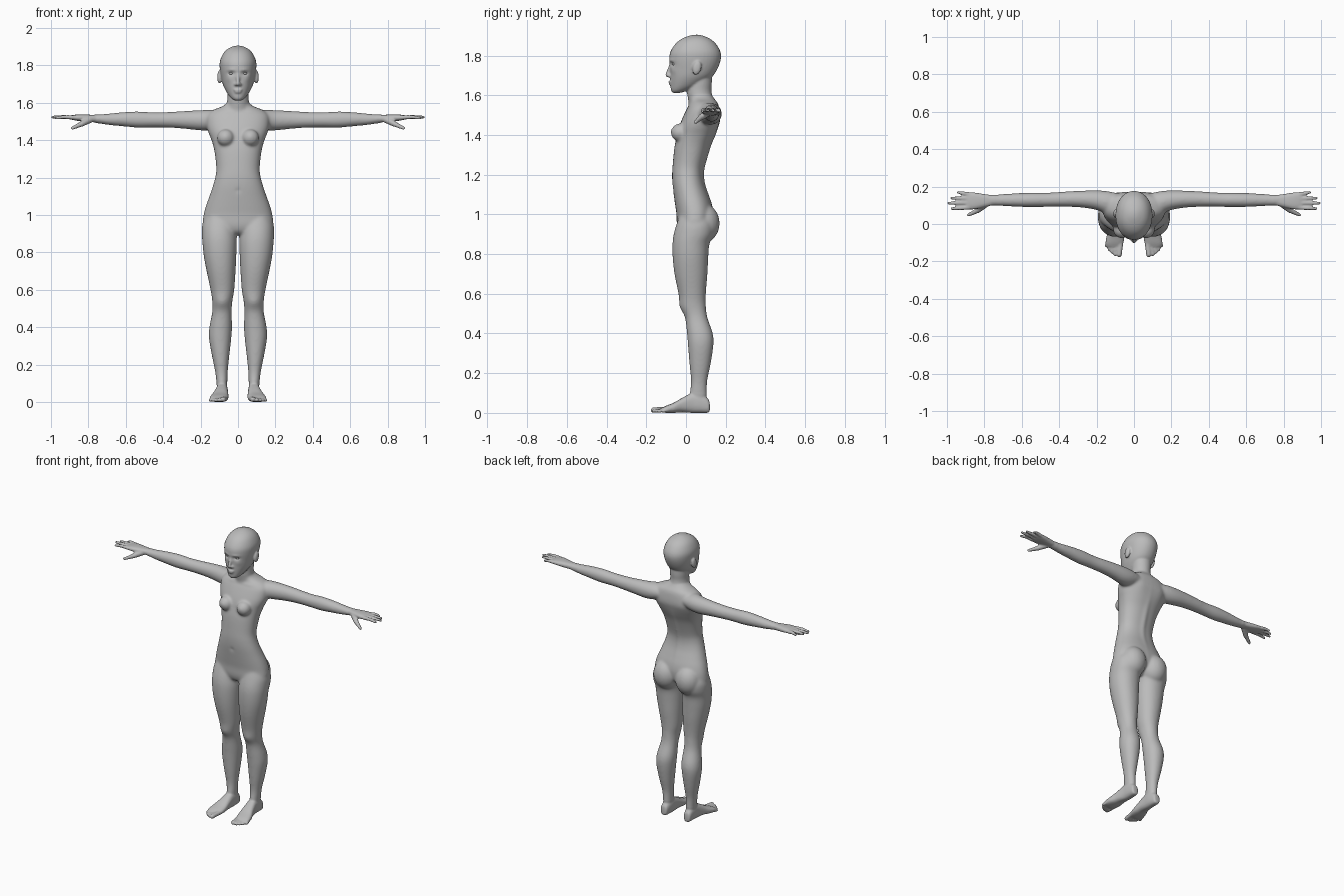
import bpy, bmesh, math
from mathutils import Vector, Matrix

AXES = {'x': (0, 1, 2), 'y': (1, 0, 2), 'z': (2, 0, 1)}
bm = bmesh.new()


def spline(rows, steps=5):
    """Smooth the section rows with a Catmull-Rom curve."""
    out, last = [], len(rows) - 1
    for i in range(last):
        a, b, c, d = (rows[max(0, min(last, j))] for j in (i - 1, i, i + 1, i + 2))
        for k in range(steps):
            t = k / steps
            out.append([0.5 * (2 * q + (r - p) * t + (2 * p - 5 * q + 4 * r - s) * t * t
                               + (3 * q - p - 3 * r + s) * t ** 3)
                        for p, q, r, s in zip(a, b, c, d)])
    return out + [list(rows[-1])]


def loft(axis, rows, power=2.2, n=40):
    """Closed skin over sections (position, a0, a1, b0, b1) along an axis."""
    m, u, w = AXES[axis]
    rings = []
    for t, a0, a1, b0, b1 in spline(rows):
        ring = []
        for k in range(n):
            c, s = math.cos(k * math.tau / n), math.sin(k * math.tau / n)
            co = [0, 0, 0]
            co[m] = t
            co[u] = (a0 + a1) / 2 + (a1 - a0) / 2 * math.copysign(abs(c) ** (2 / power), c)
            co[w] = (b0 + b1) / 2 + (b1 - b0) / 2 * math.copysign(abs(s) ** (2 / power), s)
            ring.append(bm.verts.new(co))
        rings.append(ring)
    for p, q in zip(rings, rings[1:]):
        for k in range(n):
            bm.faces.new((p[k], p[(k + 1) % n], q[(k + 1) % n], q[k]))
    bm.faces.new(rings[0])
    bm.faces.new(rings[-1])


def ball(center, radii, tilt=0):
    mat = Matrix.Translation(center) @ Matrix.Rotation(tilt, 4, 'X') @ Matrix.Diagonal((*radii, 1))
    return bmesh.ops.create_uvsphere(bm, u_segments=20, v_segments=14, radius=1, matrix=mat)['verts']


def capsule(p, rp, q, rq):
    """Tapered rounded rod, the hull of two balls."""
    verts = ball(p, (rp,) * 3) + ball(q, (rq,) * 3)
    bmesh.ops.delete(bm, geom=list({f for v in verts for f in v.link_faces}), context='FACES_ONLY')
    hull = bmesh.ops.convex_hull(bm, input=verts)
    bmesh.ops.delete(bm, geom=list({g for g in hull['geom_interior'] + hull['geom_unused']
                                    if isinstance(g, bmesh.types.BMVert)}), context='VERTS')


# Leg
loft('z', [(1.0, .03, .17, -.03, .12), (.95, .008, .190, -.048, .14), (.9, .007, .193, -.062, .138),
           (.85, .007, .19, -.068, .118), (.78, .009, .183, -.067, .112), (.7, .013, .168, -.058, .108),
           (.6, .02, .147, -.038, .1), (.54, .03, .138, -.029, .1), (.48, .034, .138, -.005, .108),
           (.4, .032, .153, .005, .135), (.34, .036, .155, .01, .138), (.25, .046, .14, .017, .125),
           (.16, .055, .122, .025, .107), (.1, .057, .115, .02, .105), (.05, .06, .11, .03, .1)], 2.1)
# Foot and toes
loft('y', [(.12, .073, .1, .012, .04), (.112, .063, .11, .001, .07), (.07, .055, .115, 0, .1),
           (.03, .054, .118, 0, .1), (-.02, .052, .13, .003, .075), (-.06, .051, .145, 0, .052),
           (-.1, .056, .152, 0, .036), (-.12, .065, .145, .004, .026)], 2.5)
for p, q, r in (((.071, -.1), (.079, -.164), .014), ((.092, -.1), (.101, -.162), .010),
                ((.109, -.095), (.118, -.150), .0095), ((.125, -.09), (.133, -.136), .009),
                ((.140, -.08), (.147, -.116), .009)):
    capsule((*p, .018), r, (*q, r), r)
# Buttock
ball((.082, .088, .955), (.084, .082, .098))
# Breast
ball((.066, -.030, 1.412), (.046, .046, .046))
# Arm
loft('x', [(.08, .07, .16, 1.48, 1.55), (.14, .055, .175, 1.455, 1.562), (.2, .075, .18, 1.452, 1.56),
           (.28, .088, .178, 1.46, 1.556), (.36, .092, .174, 1.466, 1.551), (.45, .092, .168, 1.468, 1.549),
           (.54, .09, .168, 1.467, 1.553), (.62, .092, .165, 1.474, 1.549), (.7, .096, .16, 1.482, 1.541),
           (.77, .1, .155, 1.494, 1.536)], 2)
# Palm, fingers and thumb
loft('x', [(.75, .102, .153, 1.496, 1.534), (.80, .09, .16, 1.497, 1.536), (.85, .079, .168, 1.502, 1.537),
           (.885, .078, .17, 1.508, 1.534), (.9, .085, .165, 1.512, 1.53)], 2.5)
for y0, y1, x1, z1 in ((.088, .082, .975, 1.518), (.112, .112, .992, 1.523),
                       (.136, .139, .976, 1.523), (.159, .169, .94, 1.519)):
    mid = (.885 + (x1 - .885) * .5, (y0 + y1) / 2, 1.524)
    capsule((.88, y0, 1.521), .0115, mid, .0105)
    capsule(mid, .0105, (x1, y1, z1), .0075)
capsule((.79, .108, 1.51), .018, (.835, .073, 1.487), .015)
capsule((.835, .073, 1.487), .014, (.885, .048, 1.464), .009)
# Ear
ball((.099, .055, 1.738), (.013, .022, .036), -.2)
# Mirror the limbs
copy = bmesh.ops.duplicate(bm, geom=bm.verts[:] + bm.edges[:] + bm.faces[:])['geom']
bmesh.ops.scale(bm, vec=(-1, 1, 1), verts=[g for g in copy if isinstance(g, bmesh.types.BMVert)])


def centred(rows, power):
    loft('z', [(z, -w, w, f, b) for z, w, f, b in rows], power)


# Torso
centred([(1.6, .058, .015, .13), (1.58, .085, .02, .145), (1.56, .135, .02, .16), (1.53, .165, .003, .168),
         (1.48, .168, -.02, .172), (1.44, .158, -.035, .162), (1.4, .142, -.045, .147),
         (1.34, .126, -.058, .12), (1.25, .116, -.067, .092), (1.2, .122, -.07, .086),
         (1.15, .136, -.068, .094), (1.1, .153, -.062, .112), (1.05, .171, -.055, .13),
         (1.0, .184, -.048, .138), (.95, .187, -.046, .13), (.915, .15, -.036, .1),
         (.895, .08, -.015, .08)], 2.25)
# Neck
centred([(1.71, .06, .02, .13), (1.66, .058, .01, .13), (1.62, .057, .005, .128),
         (1.58, .064, .01, .137), (1.53, .08, .02, .15)], 2)
# Head
centred([(1.612, .018, -.066, -.03), (1.624, .036, -.075, .01), (1.65, .057, -.078, .07),
         (1.69, .078, -.08, .128), (1.73, .089, -.08, .157), (1.78, .097, -.084, .175),
         (1.82, .097, -.078, .173), (1.86, .081, -.052, .15), (1.885, .059, -.02, .12),
         (1.9, .03, .018, .085), (1.905, .008, .045, .062)], 2.1)
# Nose and lips
capsule((0, -.077, 1.755), .007, (0, -.094, 1.702), .0105)
for s in (-1, 1):
    ball((s * .011, -.083, 1.698), (.009, .011, .008))
ball((0, -.078, 1.668), (.024, .011, .006))
ball((0, -.077, 1.657), (.019, .011, .006))

# Fuse the parts into one skin
bmesh.ops.recalc_face_normals(bm, faces=bm.faces)
mesh = bpy.data.meshes.new("body")
bm.to_mesh(mesh)
bm.free()
body = bpy.data.objects.new("body", mesh)
bpy.context.collection.objects.link(body)
remesh = body.modifiers.new("fuse", 'REMESH')
remesh.mode = 'VOXEL'
remesh.voxel_size = .0055
graph = bpy.context.evaluated_depsgraph_get()
skin = bpy.data.meshes.new_from_object(body.evaluated_get(graph))
body.modifiers.clear()
body.data = skin
skin.name = "body"

# Soften the joins, less on head, hands and feet
soft = body.vertex_groups.new(name="soft")
soft.add([v.index for v in skin.vertices if abs(v.co.x) < .74 and .1 < v.co.z < 1.6], 1, 'REPLACE')
for name, group, count in (("blend", "soft", 22), ("polish", "", 3)):
    mod = body.modifiers.new(name, 'SMOOTH')
    mod.factor, mod.iterations, mod.vertex_group = .5, count, group

# Sculpted details: centre, radii of the falloff, push
details = [((.036, -.075, 1.757), (.017, .05, .010), (0, .012, 0)),     # eye socket
           ((.036, -.075, 1.775), (.022, .05, .007), (0, -.004, 0)),    # brow
           ((.05, -.06, 1.725), (.02, .04, .018), (0, -.004, 0)),       # cheekbone
           ((.066, -.085, 1.418), (.009, .03, .009), (0, -.008, 0)),    # nipple
           ((.07, .01, 1.553), (.05, .03, .007), (0, -.005, 0)),        # collar bone
           ((.08, .16, 1.47), (.04, .04, .06), (0, .004, 0)),           # shoulder blade
           ((.085, -.03, .53), (.03, .04, .03), (0, -.005, 0)),         # kneecap
           ((.103, .055, 1.742), (.007, .011, .018), (-.006, 0, 0)),    # ear hollow
           ((0, .1, 1.28), (.014, .06, .17), (0, .004, 0)),             # spine groove, per side
           ((0, -.065, 1.13), (.008, .03, .009), (0, .004, 0))]         # navel, per side
for v in skin.vertices:
    move = Vector()
    for c, r, push in details:
        for s in (-1, 1):
            d = sum(((v.co[i] - (s * c[0] if i == 0 else c[i])) / r[i]) ** 2 for i in range(3))
            if d < 9:
                move += Vector((s * push[0], push[1], push[2])) * math.exp(-d)
    v.co += move

# Eyes
for s, side in ((-1, "left"), (1, "right")):
    bpy.ops.mesh.primitive_uv_sphere_add(segments=20, ring_count=12, radius=1, location=(s * .036, -.056, 1.757))
    eye = bpy.context.object
    eye.name = side + "_eye"
    eye.scale = (.0135, .0135, .0085)

grey = bpy.data.materials.new("plain grey")
grey.diffuse_color = (.5, .5, .5, 1)
for ob in bpy.data.objects:
    ob.data.materials.clear()
    ob.data.materials.append(grey)
    for p in ob.data.polygons:
        p.use_smooth = True
        p.material_index = 0
